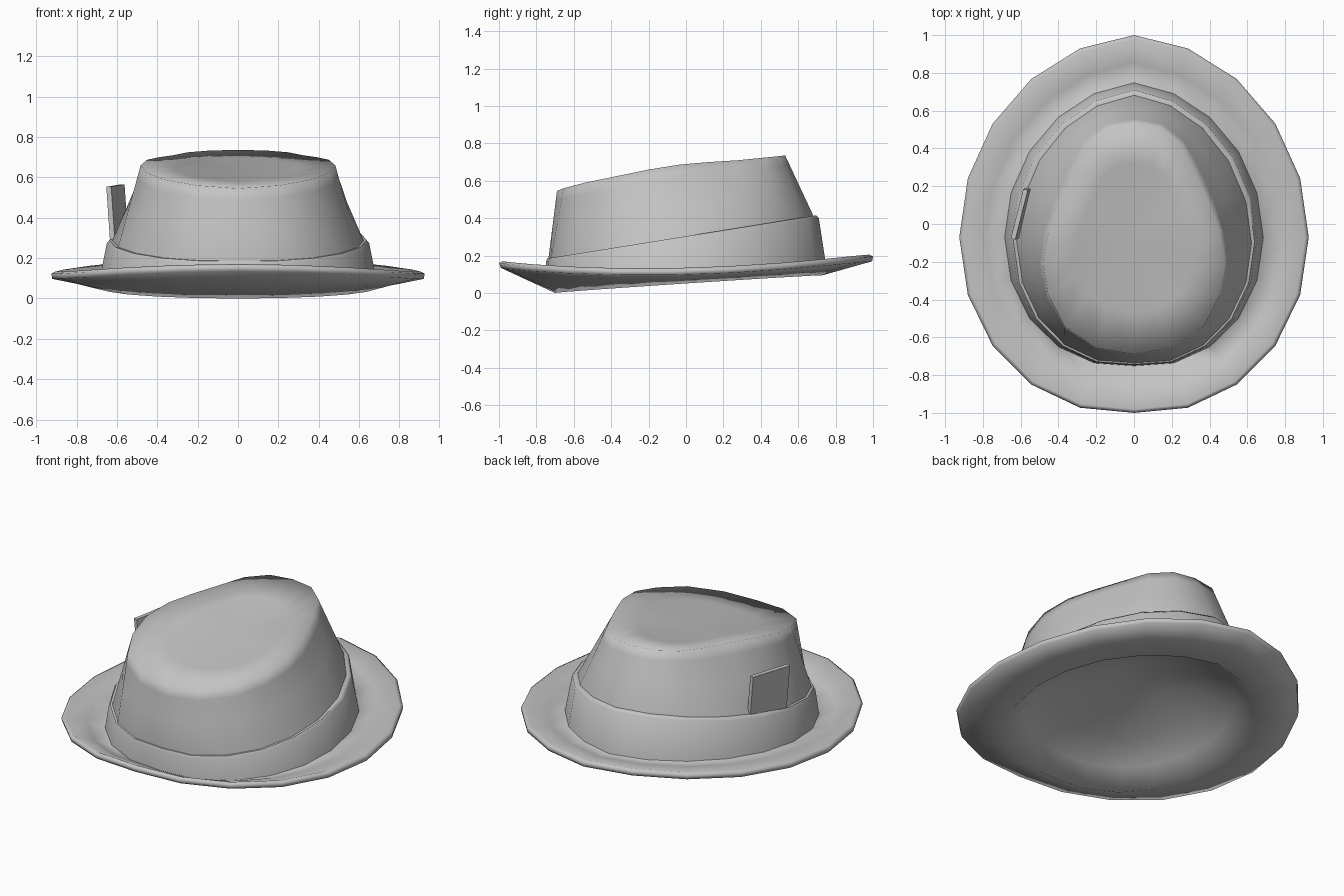
import bpy, bmesh, math
from mathutils import Vector, Matrix

old = bpy.data.objects.get("Cube")
if old:
    bpy.data.objects.remove(old, do_unlink=True)

SEGMENTS = 20

felt = bpy.data.materials.new("grey_felt")
felt.use_nodes = True
grey = (0.55, 0.55, 0.55, 1)
felt.diffuse_color = grey
felt.node_tree.nodes["Principled BSDF"].inputs["Base Color"].default_value = grey


def finish(name, bm, sharp_angle):
    bmesh.ops.recalc_face_normals(bm, faces=bm.faces)
    mesh = bpy.data.meshes.new(name)
    bm.to_mesh(mesh)
    bm.free()
    mesh.materials.append(felt)
    obj = bpy.data.objects.new(name, mesh)
    bpy.context.collection.objects.link(obj)
    bpy.ops.object.select_all(action='DESELECT')
    obj.select_set(True)
    bpy.context.view_layer.objects.active = obj
    bpy.ops.object.shade_smooth_by_angle(angle=math.radians(sharp_angle))


def oval(half_width, back, front, height):
    """Egg-shaped ring, widest a little forward; height(c, y) gives z."""
    points = []
    for i in range(SEGMENTS):
        t = 2 * math.pi * i / SEGMENTS
        c, s = math.cos(t), math.sin(t)
        y = (back + front) / 2 + (back - front) / 2 * c - 0.07 * abs(s)
        points.append(Vector((half_width * s, y, height(c, y))))
    return points


def blend(a, b, f):
    return [p.lerp(q, f) for p, q in zip(a, b)]


def raised(ring, dz):
    return [p + Vector((0, 0, dz)) for p in ring]


def loft(bm, rings, loop=False):
    rows = [[bm.verts.new(p) for p in ring] for ring in rings]
    pairs = list(zip(rows, rows[1:])) + ([(rows[-1], rows[0])] if loop else [])
    for low, high in pairs:
        for i in range(SEGMENTS):
            j = (i + 1) % SEGMENTS
            bm.faces.new((low[i], low[j], high[j], high[i]))
    return rows


def cap(bm, row, point):
    middle = bm.verts.new(point)
    for i in range(SEGMENTS):
        bm.faces.new((row[i], row[(i + 1) % SEGMENTS], middle))


# Height rules for the tilted brim and band
def root_z(c, y):
    return 0.0475 + 0.0475 * c


def root_top_z(c, y):
    return 0.098 + 0.0575 * c - 0.0055 * c * c


def edge_z(c, y):
    return 0.097 + 0.0175 * c + 0.055 * c * c


def band_z(c, y):
    return 0.185 + 0.16 * (y + 0.74)


# Brim rings
root = oval(0.67, 0.73, -0.70, root_z)
root_top = oval(0.67, 0.73, -0.72, root_top_z)
edge = oval(0.92, 0.995, -0.99, edge_z)
edge_top = oval(0.925, 1.0, -1.0, lambda c, y: edge_z(c, y) + 0.026)
edge_inner = oval(0.905, 0.98, -0.98, lambda c, y: edge_z(c, y) + 0.036)

# Teardrop crown rim, pinched toward the back: half outline, mirrored
half_rim = [(0, .53, .736), (.14, .51, .733), (.25, .42, .724), (.32, .28, .71),
            (.39, .12, .7), (.45, -.03, .687), (.482, -.2, .66), (.455, -.37, .625),
            (.37, -.54, .59), (.2, -.655, .56), (0, -.69, .545)]
rim = [Vector(p) for p in half_rim]
rim += [Vector((-x, y, z)) for x, y, z in reversed(half_rim[1:-1])]

crown_base = oval(0.63, 0.69, -0.738, lambda c, y: band_z(c, y) - 0.02)
dent = Vector((0, -0.06, 0.635))


def inset(scale, sink):
    ring = []
    for p in rim:
        q = dent + (p - dent) * scale
        q.z = p.z + (dent.z - p.z) * sink
        ring.append(q)
    return ring


def hollow(scale, rise):
    return [Vector((p.x * scale, p.y * scale, p.z + rise)) for p in root]


# Hat shell: shallow hollow, underside, brim and crown in one closed surface
bm = bmesh.new()
rows = loft(bm, [hollow(0.3, 0.235), hollow(0.6, 0.18), hollow(0.85, 0.095),
                 root, blend(root, edge, 0.55), edge, edge_top, edge_inner,
                 blend(root_top, edge_inner, 0.5), root_top,
                 crown_base, blend(crown_base, rim, 0.5), blend(crown_base, rim, 0.85),
                 rim, inset(0.65, 0.4)])
cap(bm, rows[0], Vector((0, 0, 0.305)))
cap(bm, rows[-1], dent)
finish("hat_shell", bm, 110)

# Hat band, taller at the back, with a rounded upper lip
bm = bmesh.new()
loft(bm, [oval(0.687, 0.75, -0.752, lambda c, y: root_top_z(c, y) - 0.01),
          oval(0.65, 0.71, -0.748, lambda c, y: band_z(c, y) - 0.015),
          oval(0.638, 0.695, -0.742, band_z),
          oval(0.61, 0.665, -0.715, band_z),
          oval(0.64, 0.70, -0.69, root_top_z)], loop=True)
finish("hat_band", bm, 50)

# Flat feather tucked into the right side of the band
bm = bmesh.new()
bmesh.ops.create_cube(bm, size=1)
place = (Matrix.Translation((-0.597, 0.055, 0.41)) @ Matrix.Rotation(-0.25, 4, 'Z')
         @ Matrix.Rotation(-0.06, 4, 'Y') @ Matrix.Rotation(0.04, 4, 'X')
         @ Matrix.Diagonal((0.025, 0.27, 0.3, 1)))
bmesh.ops.transform(bm, matrix=place, verts=bm.verts)
finish("feather", bm, 30)
